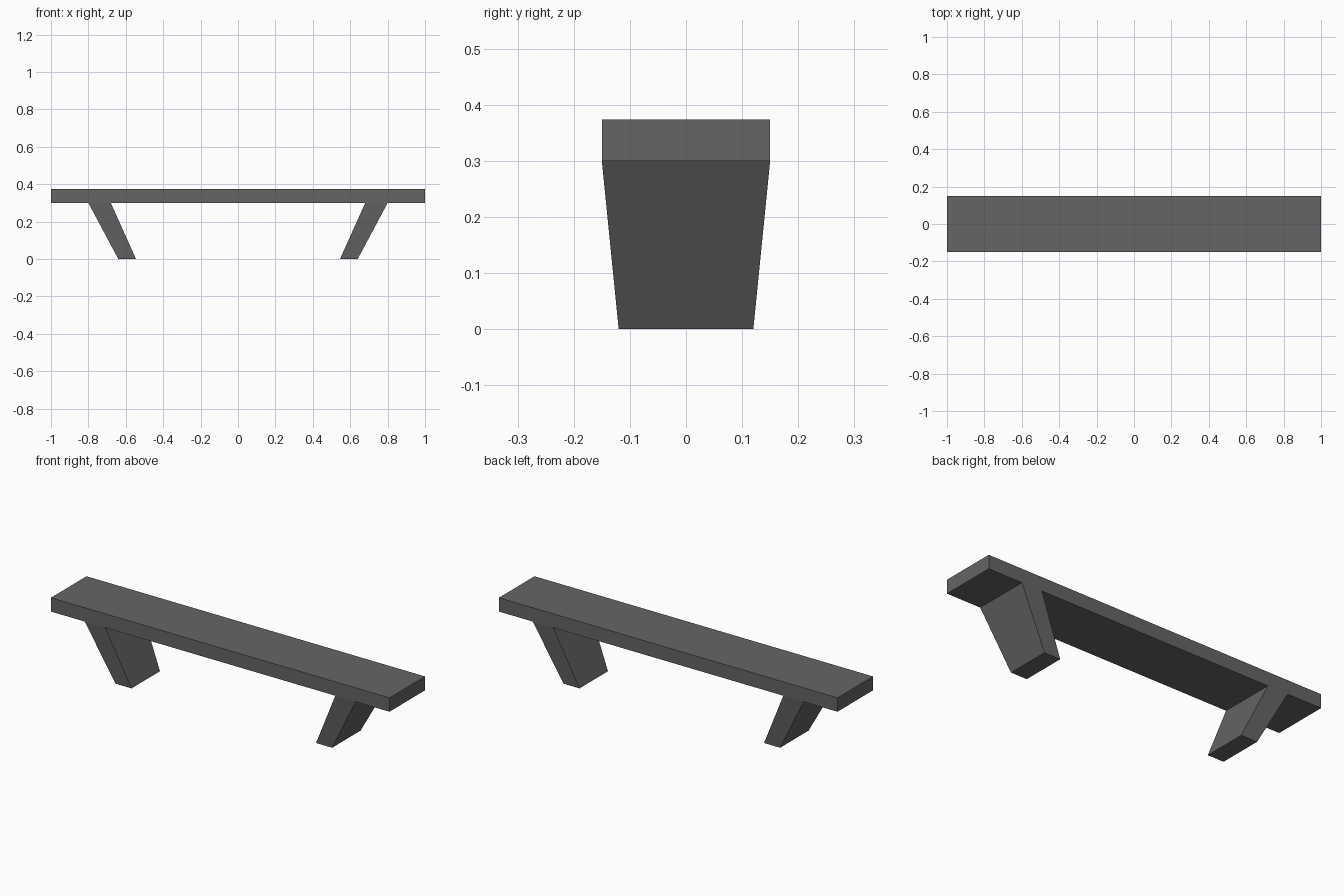
import bpy, bmesh

if "Cube" in bpy.data.objects:
    bpy.data.objects.remove(bpy.data.objects["Cube"])

grey = bpy.data.materials.new("dark grey")
grey.diffuse_color = (0.13, 0.13, 0.13, 1)
grey.use_nodes = True
grey.node_tree.nodes["Principled BSDF"].inputs["Base Color"].default_value = grey.diffuse_color

TOP, UNDER = 0.374, 0.30


def prism(name, low, high):
    """Six-sided solid between two level rectangles (x0, x1, half_y, z)."""
    bm = bmesh.new()
    rings = []
    for x0, x1, y, z in (low, high):
        rings.append([bm.verts.new(p) for p in
                      ((x0, -y, z), (x1, -y, z), (x1, y, z), (x0, y, z))])
    a, b = rings
    bm.faces.new(a[::-1])
    bm.faces.new(b)
    for i in range(4):
        j = (i + 1) % 4
        bm.faces.new((a[i], a[j], b[j], b[i]))
    bmesh.ops.recalc_face_normals(bm, faces=bm.faces)
    mesh = bpy.data.meshes.new(name)
    bm.to_mesh(mesh)
    bm.free()
    mesh.materials.append(grey)
    obj = bpy.data.objects.new(name, mesh)
    bpy.context.collection.objects.link(obj)
    return obj


# Plank seat
prism("seat", (-1, 1, 0.15, UNDER), (-1, 1, 0.15, TOP))

# Tapered slanting legs, leaning inwards towards the floor
for side, s in (("left", -1), ("right", 1)):
    low = sorted((s * 0.545, s * 0.64))
    high = sorted((s * 0.68, s * 0.80))
    prism(side + "_leg", (*low, 0.12, 0), (*high, 0.15, UNDER))
